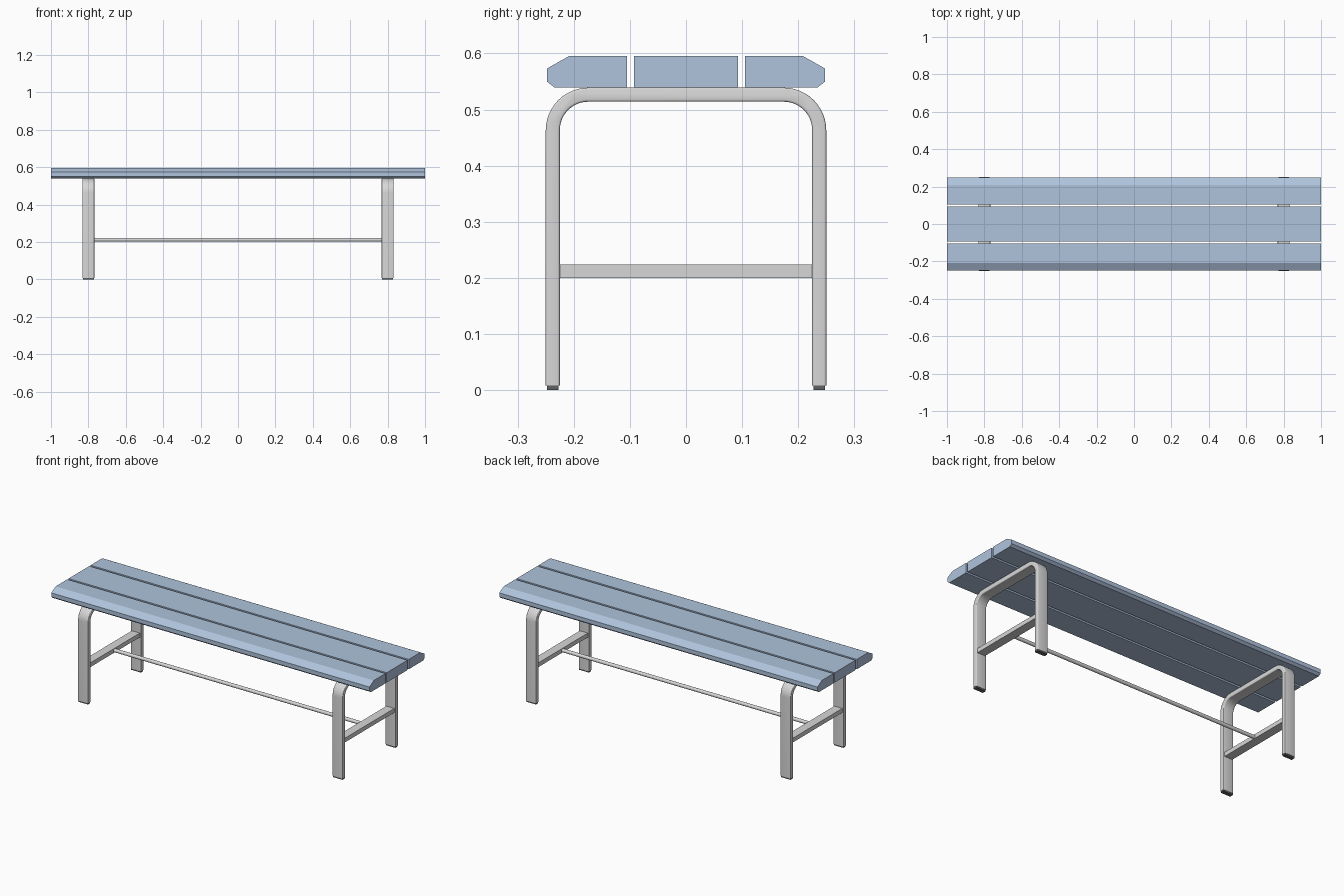
import bpy, bmesh, math

if "Cube" in bpy.data.objects:
    bpy.data.objects.remove(bpy.data.objects["Cube"])


def material(name, rgb):
    m = bpy.data.materials.new(name)
    m.diffuse_color = (*rgb, 1)
    m.use_nodes = True
    m.node_tree.nodes["Principled BSDF"].inputs["Base Color"].default_value = m.diffuse_color
    return m


BLUE = material("pale blue slats", (0.43, 0.55, 0.72))
STEEL = material("light grey steel", (0.68, 0.68, 0.68))
RUBBER = material("dark grey rubber", (0.12, 0.12, 0.125))


def extrude_yz(name, outline, x0, x1, mat, bevel=0.0):
    """Extrude a closed y-z outline from x0 to x1."""
    bm = bmesh.new()
    face = bm.faces.new([bm.verts.new((x0, y, z)) for y, z in outline])
    ext = bmesh.ops.extrude_face_region(bm, geom=[face])
    for v in ext["geom"]:
        if isinstance(v, bmesh.types.BMVert):
            v.co.x = x1
    bmesh.ops.recalc_face_normals(bm, faces=bm.faces)
    if bevel:
        # round only the long rims of the side faces
        rims = [e for e in bm.edges if abs(e.verts[0].co.x - e.verts[1].co.x) < 1e-6
                and max(e.verts[0].co.z, e.verts[1].co.z) > min(p[1] for p in outline) + 1e-5]
        bmesh.ops.bevel(bm, geom=rims, offset=bevel, segments=3, profile=0.5,
                        affect='EDGES', clamp_overlap=True)
    me = bpy.data.meshes.new(name)
    bm.to_mesh(me)
    bm.free()
    me.materials.append(mat)
    ob = bpy.data.objects.new(name, me)
    bpy.context.collection.objects.link(ob)
    return ob


def smooth(ob):
    bpy.ops.object.select_all(action='DESELECT')
    ob.select_set(True)
    bpy.context.view_layer.objects.active = ob
    bpy.ops.object.shade_smooth_by_angle(angle=math.radians(35))


def rect(y0, y1, z0, z1):
    return [(y0, z0), (y1, z0), (y1, z1), (y0, z1)]


# seat slats: plain middle, chamfered outer ones
ZB, ZT = 0.539, 0.595
extrude_yz("middle_slat", rect(-0.093, 0.093, ZB, ZT), -1, 1, BLUE)
edge = [(0.105, ZB), (0.234, ZB), (0.248, 0.55), (0.248, 0.573), (0.209, ZT), (0.105, ZT)]
for name, s in (("front_slat", -1), ("back_slat", 1)):
    extrude_yz(name, [(s * y, z) for y, z in edge], -1, 1, BLUE)


def arch(half, top, radius, base, n=12):
    """Half-open arch path from +y foot over to -y foot."""
    right = [(half - radius + radius * math.cos(a), top - radius + radius * math.sin(a))
             for a in (math.pi / 2 * i / n for i in range(n + 1))]
    pts = [(half, base)] + right
    return pts + [(-y, z) for y, z in reversed(pts)]


# bent leg frames, crossbars and feet
FOOT = 0.008
outline = arch(0.25, ZB, 0.076, FOOT) + arch(0.225, 0.514, 0.051, FOOT)[::-1]
for side, cx in (("left", -0.8), ("right", 0.8)):
    smooth(extrude_yz(side + "_leg_frame", outline, cx - 0.032, cx + 0.032, STEEL, 0.004))
    extrude_yz(side + "_crossbar", rect(-0.227, 0.227, 0.2, 0.224), cx - 0.025, cx + 0.025, STEEL)
    for end, s in (("front", -1), ("back", 1)):
        y = s * 0.2375
        extrude_yz(f"{side}_{end}_foot", rect(y - 0.0105, y + 0.0105, 0, FOOT + 0.002),
                   cx - 0.03, cx + 0.03, RUBBER)

# long tie rod between the crossbars
bpy.ops.mesh.primitive_cylinder_add(vertices=24, radius=0.01, depth=1.56,
                                    location=(0, 0, 0.212), rotation=(0, math.pi / 2, 0))
rod = bpy.context.object
rod.name = "tie_rod"
rod.data.materials.append(STEEL)
smooth(rod)
